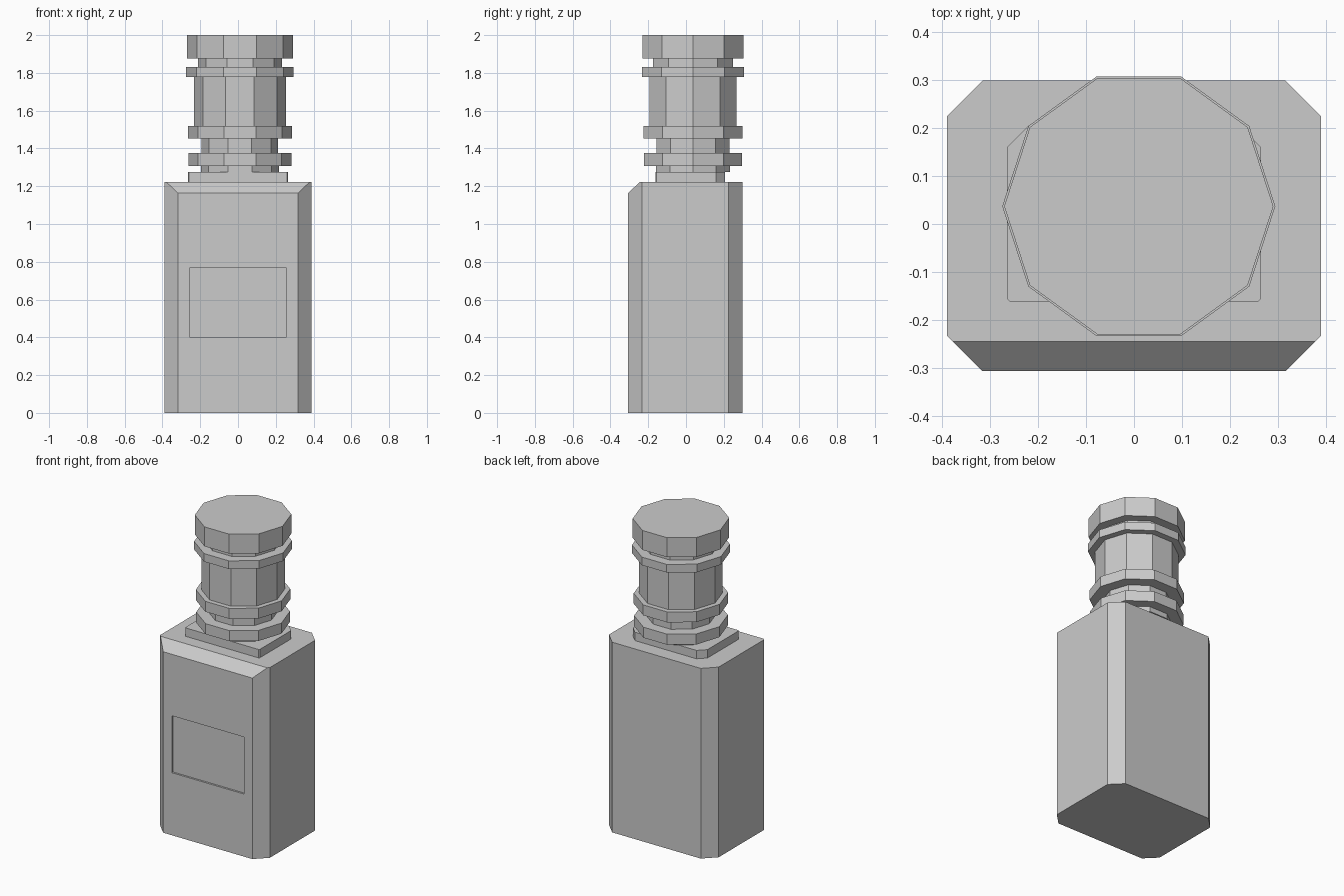
import bpy, bmesh, math
from mathutils import Vector

if "Cube" in bpy.data.objects:
    bpy.data.objects.remove(bpy.data.objects["Cube"])


def finish(name, bm):
    bmesh.ops.recalc_face_normals(bm, faces=bm.faces)
    mesh = bpy.data.meshes.new(name)
    bm.to_mesh(mesh)
    bm.free()
    obj = bpy.data.objects.new(name, mesh)
    bpy.context.collection.objects.link(obj)
    return obj


def prism(outline, z0, z1):
    bm = bmesh.new()
    face = bm.faces.new([bm.verts.new((x, y, z0)) for x, y in outline])
    ext = bmesh.ops.extrude_face_region(bm, geom=[face], use_keep_orig=True)
    top = [g for g in ext["geom"] if isinstance(g, bmesh.types.BMVert)]
    bmesh.ops.translate(bm, verts=top, vec=(0, 0, z1 - z0))
    bmesh.ops.recalc_face_normals(bm, faces=bm.faces)
    return bm


def chamfered(half_x, y0, y1, front_cut, back_cut):
    right = [(half_x - front_cut, y0), (half_x, y0 + front_cut),
             (half_x, y1 - back_cut), (half_x - back_cut, y1)]
    return right + [(-x, y) for x, y in reversed(right)]


# Bottle body with a sloped front shoulder
bm = prism(chamfered(0.39, -0.307, 0.3, 0.073, 0.075), 0, 1.222)
cut = bmesh.ops.bisect_plane(bm, geom=bm.verts[:] + bm.edges[:] + bm.faces[:],
                             plane_co=(0, -0.307, 1.163),
                             plane_no=Vector((0, -0.059, 0.062)).normalized(),
                             clear_outer=True)
rim = [g for g in cut["geom_cut"] if isinstance(g, bmesh.types.BMEdge)]
bmesh.ops.contextual_create(bm, geom=rim)
body = finish("bottle_body", bm)

# Shallow label recess in the front
bm = bmesh.new()
bmesh.ops.create_cube(bm, size=1)
bmesh.ops.scale(bm, verts=bm.verts, vec=(0.512, 0.1, 0.366))
bmesh.ops.translate(bm, verts=bm.verts, vec=(0, -0.345, 0.585))
cutter = finish("label_cutter", bm)
cutter.hide_render = True
cutter.hide_set(True)
recess = body.modifiers.new("label_recess", "BOOLEAN")
recess.operation = "DIFFERENCE"
recess.object = cutter
recess.solver = "EXACT"

# Collar plate under the neck
finish("collar_plate", prism(chamfered(0.265, -0.162, 0.206, 0.006, 0.046), 1.222, 1.276))

# Ten-sided neck, rings and cap as one turned profile (radius, bottom, top)
steps = [(0.207, 1.276, 1.308), (0.273, 1.308, 1.376), (0.202, 1.376, 1.453),
         (0.275, 1.453, 1.52), (0.243, 1.52, 1.778), (0.285, 1.778, 1.83),
         (0.222, 1.83, 1.875), (0.281, 1.875, 2.0)]
SIDES = 10
bm = bmesh.new()
loops = []
for r, z0, z1 in steps:
    for z in (z0, z1):
        loops.append([bm.verts.new((0.01 + r * math.cos(math.tau * i / SIDES),
                                    0.037 + r * math.sin(math.tau * i / SIDES), z))
                      for i in range(SIDES)])
for a, b in zip(loops, loops[1:]):
    for i in range(SIDES):
        j = (i + 1) % SIDES
        bm.faces.new((a[i], a[j], b[j], b[i]))
bm.faces.new(loops[0])
bm.faces.new(loops[-1])
finish("neck_and_cap", bm)
